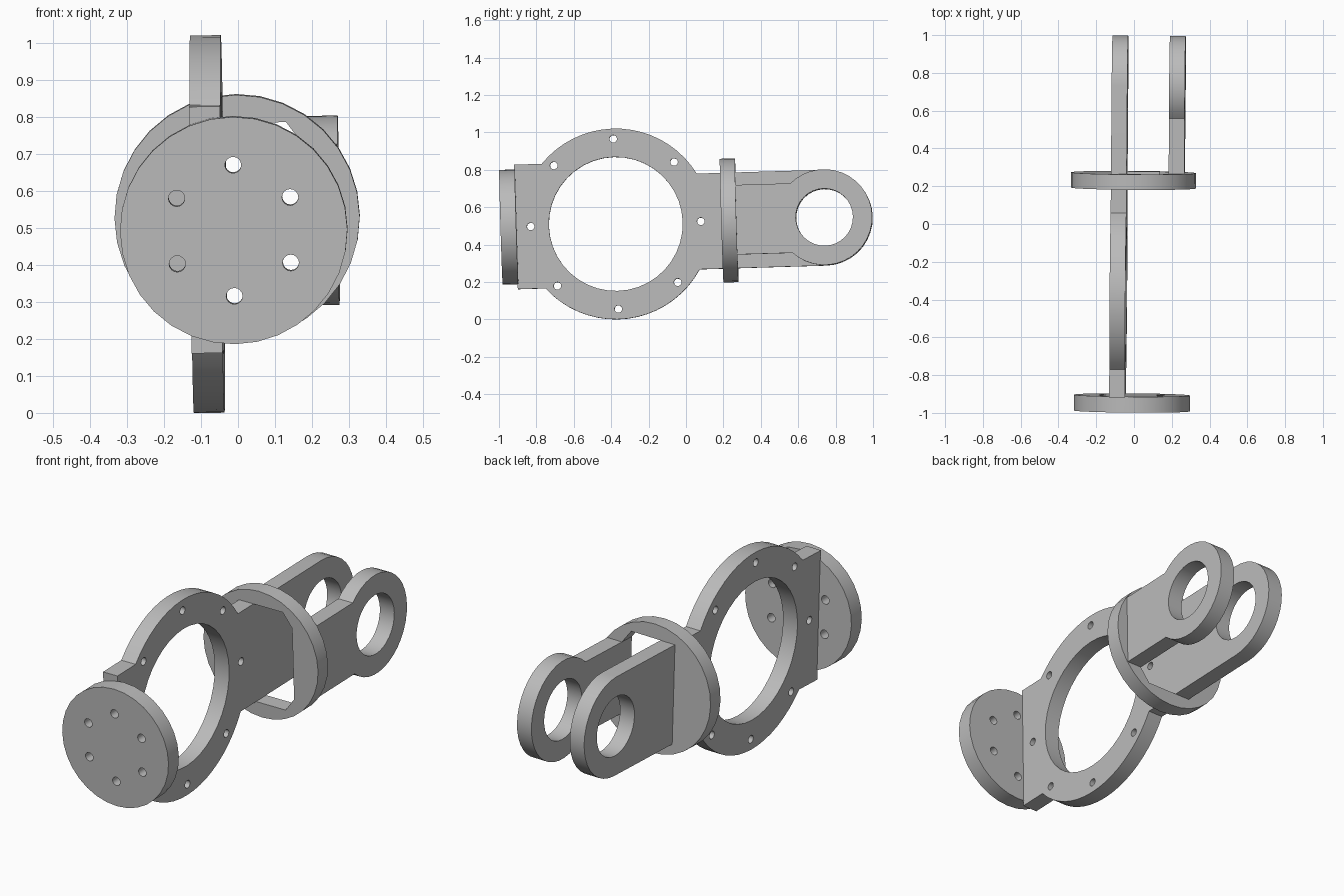
import bpy, bmesh
from math import pi, sin, cos, asin, acos, radians
from mathutils import Matrix, Euler

if "Cube" in bpy.data.objects:
    bpy.data.objects.remove(bpy.data.objects["Cube"])

grey = bpy.data.materials.new("plain_grey")
grey.use_nodes = True
colour = (0.5, 0.5, 0.5, 1)
grey.diffuse_color = colour
grey.node_tree.nodes["Principled BSDF"].inputs["Base Color"].default_value = colour

# The whole bracket leans very slightly
lean = Matrix.Translation((-0.004, 0, 0.522)) @ Euler((0.03, -0.01, -0.008)).to_matrix().to_4x4()
UPRIGHT_SIDE = Matrix(((0, 0, 1, 0), (1, 0, 0, 0), (0, 1, 0, 0), (0, 0, 0, 1)))
UPRIGHT_FRONT = Matrix(((1, 0, 0, 0), (0, 0, -1, 0), (0, 1, 0, 0), (0, 0, 0, 1)))


def arc(cx, cy, r, a0, a1, n):
    return [(cx + r * cos(a0 + (a1 - a0) * i / n), cy + r * sin(a0 + (a1 - a0) * i / n))
            for i in range(n + 1)]


def circle(cx, cy, r, n=32, start=0):
    return arc(cx, cy, r, start, start + 2 * pi, n)[:-1]


def hole_circle(cx, r, hole_r, count, start=0):
    return [circle(cx + r * cos(start + 2 * pi * i / count),
                   r * sin(start + 2 * pi * i / count), hole_r, 16) for i in range(count)]


def slab(name, loops, thickness, orient, offset):
    """Extrude an outline (first loop) with holes (other loops)."""
    cu = bpy.data.curves.new(name, "CURVE")
    cu.dimensions, cu.fill_mode, cu.extrude = "2D", "BOTH", thickness / 2
    for pts in loops:
        sp = cu.splines.new("POLY")
        sp.points.add(len(pts) - 1)
        for p, (x, y) in zip(sp.points, pts):
            p.co = (x, y, 0, 1)
        sp.use_cyclic_u = True
    tmp = bpy.data.objects.new(name + "_outline", cu)
    bpy.context.collection.objects.link(tmp)
    deps = bpy.context.evaluated_depsgraph_get()
    mesh = bpy.data.meshes.new_from_object(tmp.evaluated_get(deps))
    bpy.data.objects.remove(tmp)
    bm = bmesh.new()
    bm.from_mesh(mesh)
    bmesh.ops.remove_doubles(bm, verts=bm.verts, dist=0.0001)
    bmesh.ops.recalc_face_normals(bm, faces=bm.faces)
    bm.to_mesh(mesh)
    bm.free()
    mesh.materials.clear()
    mesh.materials.append(grey)
    ob = bpy.data.objects.new(name, mesh)
    bpy.context.collection.objects.link(ob)
    ob.matrix_world = lean @ Matrix.Translation(offset) @ orient
    bpy.ops.object.select_all(action="DESELECT")
    ob.select_set(True)
    bpy.context.view_layer.objects.active = ob
    bpy.ops.object.shade_smooth_by_angle(angle=radians(30))
    return ob


ring_y, ring_r, lug_y, lug_r = -0.376, 0.51, 0.742, 0.256
block_h, neck_h = 0.333, 0.186
THICK = 0.083

# Long side plate: mounting block, big ring, bar and rear eye in one outline
block_a, bar_a = asin(block_h / ring_r), asin(lug_r / ring_r)
outline = [(-0.91, block_h), (-0.91, -block_h)]
outline += arc(ring_y, 0, ring_r, pi + block_a, 2 * pi - bar_a, 18)
outline += arc(lug_y, 0, lug_r, -pi / 2, pi / 2, 18)
outline += arc(ring_y, 0, ring_r, bar_a, pi - block_a, 18)
slab("ring_plate",
     [outline, circle(ring_y, 0, 0.358, 40), circle(lug_y, 0, 0.153)]
     + hole_circle(ring_y, 0.455, 0.02, 8),
     THICK, UPRIGHT_SIDE, (-0.076, 0, 0))

# Shorter second fork arm with a narrower neck
neck_a = pi - asin(neck_h / lug_r)
arm = [(0.23, neck_h), (0.23, -neck_h)] + arc(lug_y, 0, lug_r, -neck_a, neck_a, 28)
slab("fork_arm", [arm, circle(lug_y, 0, 0.153)], THICK, UPRIGHT_SIDE, (0.2285, 0, 0))

# Front mounting disc with six bolt holes
slab("front_disc", [circle(0, 0, 0.307)] + hole_circle(0, 0.177, 0.022, 6, pi / 6),
     0.084, UPRIGHT_FRONT, (0, -0.948, 0))

# Middle disc with a chamfered window between the fork arms
window = [(-0.06, -lug_r), (0.135, -lug_r), (0.187, -neck_h),
          (0.187, neck_h), (0.135, lug_r), (-0.06, lug_r)]
slab("middle_disc", [circle(0, 0, 0.331), window], 0.081, UPRIGHT_FRONT, (0, 0.231, 0))
